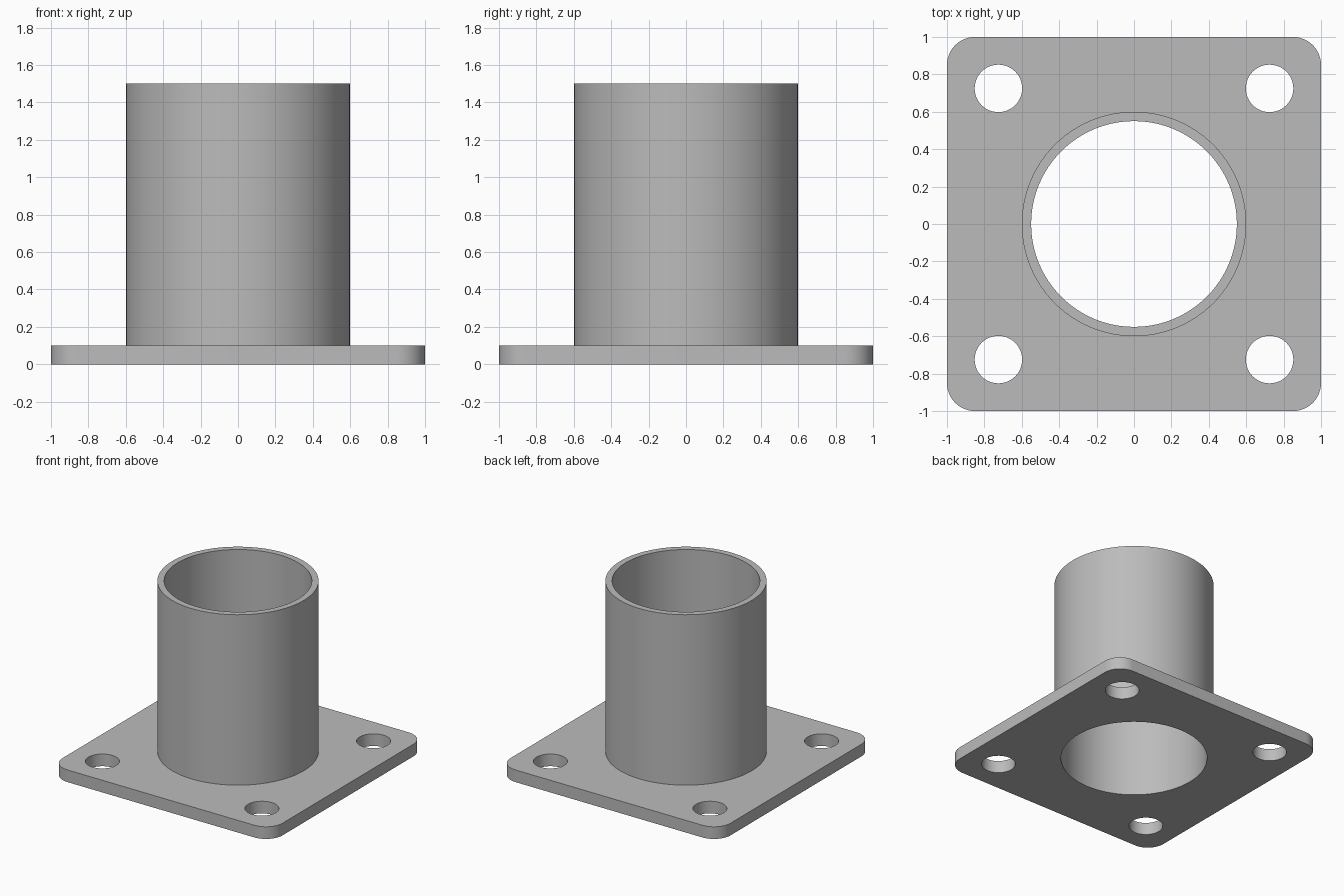
import bpy, bmesh, math
from mathutils import Matrix

cube = bpy.data.objects.get("Cube")
if cube:
    bpy.data.objects.remove(cube, do_unlink=True)

PLATE_HEIGHT, CORNER_RADIUS = 0.1, 0.15
TUBE_OUTER, TUBE_INNER, TUBE_TOP = 0.6, 0.55, 1.5
HOLE_OFFSET, HOLE_RADIUS = 0.725, 0.127

steel = bpy.data.materials.new("grey steel")
steel.use_nodes = True
colour = (0.5, 0.5, 0.5, 1)
steel.diffuse_color = colour
steel.node_tree.nodes["Principled BSDF"].inputs["Base Color"].default_value = colour


def make_object(name, bm):
    mesh = bpy.data.meshes.new(name)
    bm.to_mesh(mesh)
    bm.free()
    mesh.materials.append(steel)
    obj = bpy.data.objects.new(name, mesh)
    bpy.context.collection.objects.link(obj)
    return obj


def cylinder(name, radius, bottom, top, x=0, y=0, sides=96):
    bm = bmesh.new()
    bmesh.ops.create_cone(bm, cap_ends=True, segments=sides, radius1=radius,
                          radius2=radius, depth=top - bottom,
                          matrix=Matrix.Translation((x, y, (top + bottom) / 2)))
    return make_object(name, bm)


def combine(target, tool, operation):
    mod = target.modifiers.new(tool.name, "BOOLEAN")
    mod.operation, mod.solver, mod.object = operation, "EXACT", tool
    bpy.context.view_layer.objects.active = target
    bpy.ops.object.modifier_apply(modifier=mod.name)
    bpy.data.objects.remove(tool, do_unlink=True)


# Square plate with rounded vertical corners
bm = bmesh.new()
bmesh.ops.create_cube(bm, size=1, matrix=Matrix.Translation((0, 0, PLATE_HEIGHT / 2))
                      @ Matrix.Diagonal((2, 2, PLATE_HEIGHT, 1)))
corners = [e for e in bm.edges if abs(e.verts[0].co.z - e.verts[1].co.z) > PLATE_HEIGHT / 2]
bmesh.ops.bevel(bm, geom=corners, offset=CORNER_RADIUS, segments=12,
                profile=0.5, affect="EDGES")
flange = make_object("flanged_tube", bm)

# Tube welded to the plate, bored right through
combine(flange, cylinder("tube", TUBE_OUTER, PLATE_HEIGHT / 2, TUBE_TOP), "UNION")
combine(flange, cylinder("bore", TUBE_INNER, -1, TUBE_TOP + 1), "DIFFERENCE")

# Bolt hole in each corner
for x in (-HOLE_OFFSET, HOLE_OFFSET):
    for y in (-HOLE_OFFSET, HOLE_OFFSET):
        combine(flange, cylinder("bolt_hole", HOLE_RADIUS, -1, 1, x, y, 48), "DIFFERENCE")

# Smooth curved walls, crisp rims
bpy.ops.object.select_all(action="DESELECT")
flange.select_set(True)
bpy.context.view_layer.objects.active = flange
bpy.ops.object.shade_smooth_by_angle(angle=math.radians(30))
